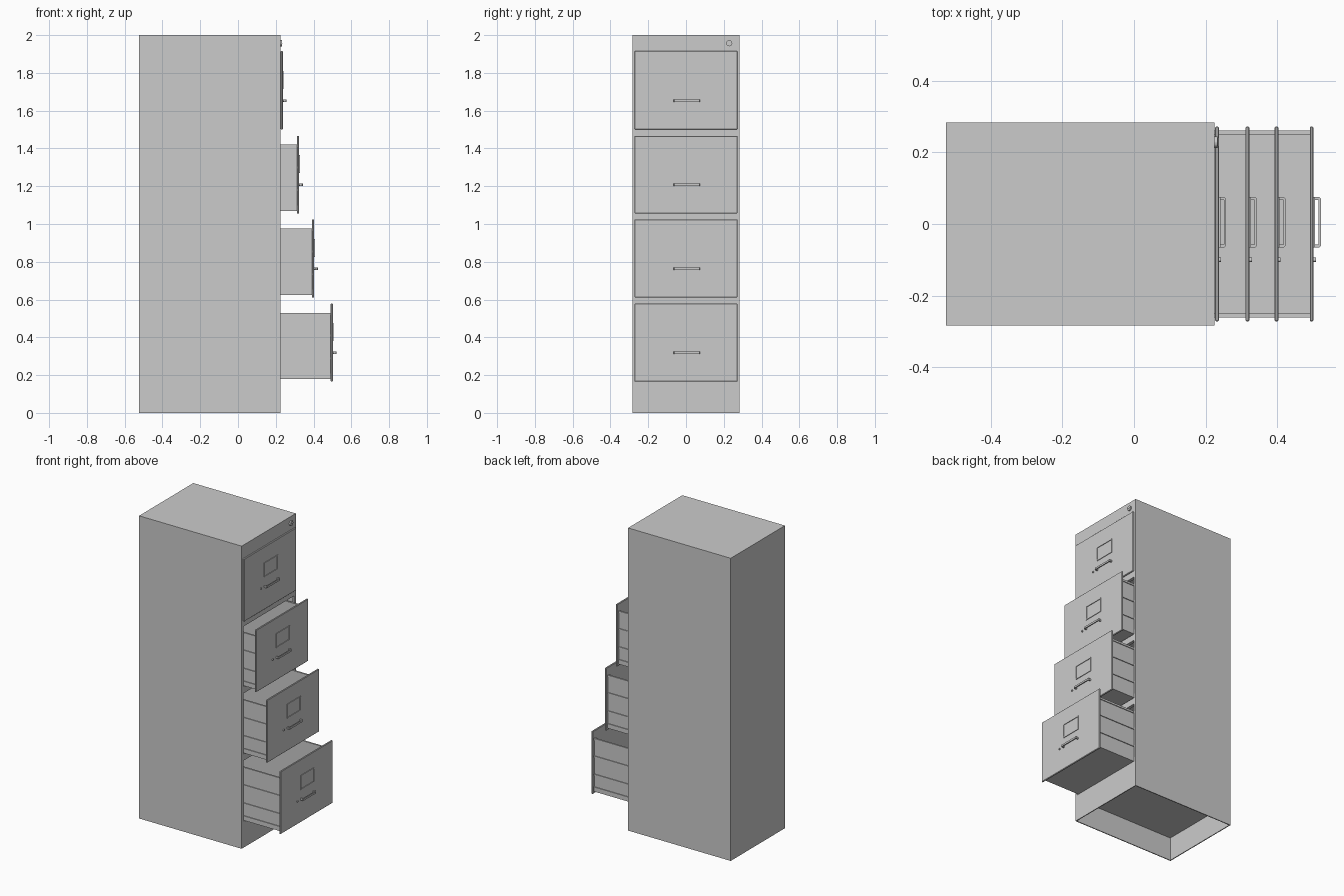
import bpy, bmesh
from mathutils import Matrix

if "Cube" in bpy.data.objects:
    bpy.data.objects.remove(bpy.data.objects["Cube"])


def finish(name, bm, bevel=0):
    bmesh.ops.recalc_face_normals(bm, faces=bm.faces)
    me = bpy.data.meshes.new(name)
    bm.to_mesh(me)
    bm.free()
    ob = bpy.data.objects.new(name, me)
    bpy.context.collection.objects.link(ob)
    if bevel:
        m = ob.modifiers.new("bevel", 'BEVEL')
        m.width = bevel
        m.segments = 1
    return ob


def boxes(name, items, bevel=0):
    """One object from (x0, x1, y0, y1, z0, z1) boxes."""
    bm = bmesh.new()
    for x0, x1, y0, y1, z0, z1 in items:
        mat = Matrix.Translation(((x0 + x1) / 2, (y0 + y1) / 2, (z0 + z1) / 2))
        mat = mat @ Matrix.Diagonal((x1 - x0, y1 - y0, z1 - z0, 1))
        bmesh.ops.create_cube(bm, size=1, matrix=mat)
    return finish(name, bm, bevel)


def disc(name, x0, x1, y, z, r, sides):
    bm = bmesh.new()
    mat = Matrix.Translation(((x0 + x1) / 2, y, z)) @ Matrix.Rotation(1.570796, 4, 'Y')
    bmesh.ops.create_cone(bm, cap_ends=True, segments=sides, radius1=r, radius2=r,
                          depth=x1 - x0, matrix=mat)
    return finish(name, bm)


def pull(name, x, y, z):
    """U-shaped bar handle, extruded along z."""
    prof = [(0, -.07), (.016, -.07), (.02, -.066), (.02, .066), (.016, .07), (0, .07),
            (0, .062), (.014, .062), (.014, -.062), (0, -.062)]
    bm = bmesh.new()
    f = bm.faces.new([bm.verts.new((x + a, y + b, z - .006)) for a, b in prof])
    ext = bmesh.ops.extrude_face_region(bm, geom=[f])
    bmesh.ops.translate(bm, vec=(0, 0, .012),
                        verts=[v for v in ext['geom'] if isinstance(v, bmesh.types.BMVert)])
    return finish(name, bm)


XB, XF, W = -.525, .225, .283
T = .006
# drawers: face bottom, face top, outer face x
DRAWERS = [(1.5, 1.915, .237), (1.055, 1.467, .323), (.61, 1.025, .403), (.165, .58, .502)]

# cabinet shell, open underneath
boxes("cabinet_shell", [
    (XB, XF, -W, -W + T, 0, 2), (XB, XF, W - T, W, 0, 2),
    (XB, XB + T, -W + T, W - T, 0, 2),
    (XB + T, XF, -W + T, W - T, 2 - T, 2),
    (XB + T, XF, -W + T, W - T, .155, .161)])

# front frame: plinth, header, stiles and rails between drawers
frame = [(XF - T, XF, -W + T, W - T, 0, .175), (XF - T, XF, -W + T, W - T, 1.905, 2 - T)]
for upper, lower in zip(DRAWERS, DRAWERS[1:]):
    frame.append((XF - .02, XF, -W + T, W - T, lower[1] - .005, upper[0] + .008))
for s in (-1, 1):
    a, b = sorted((s * .266, s * (W - T)))
    frame.append((XF - .015, XF, a, b, .175, 1.905))
boxes("front_frame", frame)

# lock
disc("lock", XF, XF + .008, .229, 1.957, .016, 24)
boxes("lock_slot", [(XF + .008, XF + .0095, .218, .24, 1.955, 1.959)])

for i, (z0, z1, x) in enumerate(DRAWERS, 1):
    n = f"drawer_{i}_"
    xi = x - .011
    xb = xi - .70
    b0, b1 = z0 + .014, z0 + .365
    # front panel with chamfered rim
    boxes(n + "front", [(xi, x, -.272, .272, z0, z1)], .003)

    # open tray with folded top lips and pressed side ribs
    tray = [(xb, xi, -.255, .255, b0, b0 + .005), (xb, xb + .005, -.255, .255, b0, b1)]
    slides = []
    for s in (-1, 1):
        a, b = sorted((s * .25, s * .256))
        tray.append((xb, xi, a, b, b0, b1))
        a, b = sorted((s * .25, s * .261))
        for h0, h1 in ((0, .03), (.105, .115), (.225, .235), (.338, .351)):
            tray.append((xb, xi, a, b, b0 + h0, b0 + h1))
        a, b = sorted((s * .264, s * (W - T)))
        slides.append((XB + T, XF - .02, a, b, b0 + .04, b0 + .075))
    boxes(n + "tray", tray)
    boxes(n + "runners", slides)

    # label holder frame
    l0, l1, d = z0 + .215, z0 + .31, x + .004
    boxes(n + "label_holder", [
        (x, d, -.065, .075, l0, l0 + .006), (x, d, -.065, .075, l1 - .006, l1),
        (x, d, -.065, -.059, l0, l1), (x, d, .069, .075, l0, l1)])

    # handle and thumb latch
    hz = z0 + .153
    pull(n + "handle", x, .005, hz)
    disc(n + "latch", x, x + .006, -.1, hz, .006, 12)
